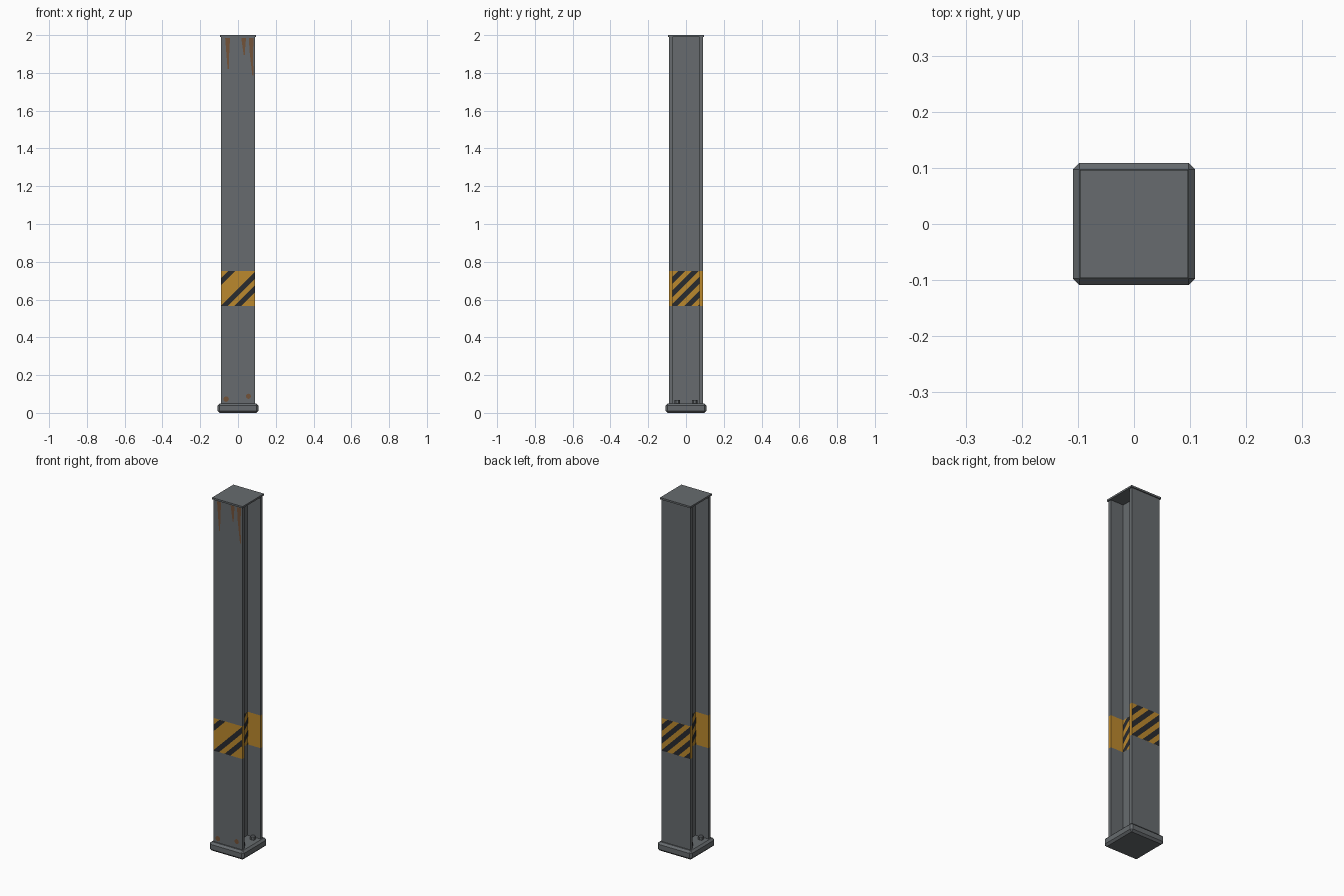
import bpy, bmesh, math
from mathutils import Vector

if "Cube" in bpy.data.objects:
    bpy.data.objects.remove(bpy.data.objects["Cube"])


def material(name, rgb):
    m = bpy.data.materials.new(name)
    m.diffuse_color = (*rgb, 1)
    m.use_nodes = True
    m.node_tree.nodes["Principled BSDF"].inputs["Base Color"].default_value = m.diffuse_color
    return m


STEEL = material("steel grey", (0.135, 0.148, 0.157))
YELLOW = material("warning yellow", (0.50, 0.25, 0.027))
BLACK = material("stripe black", (0.022, 0.024, 0.028))
RUST = material("rust brown", (0.17, 0.085, 0.04))

BAND_LOW, BAND_HIGH = 0.565, 0.75
HALF, INNER, WEB = 0.09, 0.072, 0.01   # flange half width, flange inner face, half web
BASE_TOP, CAP_LOW = 0.05, 1.99
UP = Vector((0, 0, 1))


def finish(name, bm, *mats):
    me = bpy.data.meshes.new(name)
    bm.to_mesh(me)
    bm.free()
    for m in mats:
        me.materials.append(m)
    ob = bpy.data.objects.new(name, me)
    bpy.context.collection.objects.link(ob)
    return ob


def box(name, size, z, bevel=0.0):
    bm = bmesh.new()
    bmesh.ops.create_cube(bm, size=1)
    for v in bm.verts:
        v.co = Vector((v.co.x * size[0], v.co.y * size[1], v.co.z * size[2] + z))
    if bevel:
        bmesh.ops.bevel(bm, geom=bm.edges[:], offset=bevel, segments=1,
                        affect='EDGES')
    return finish(name, bm, STEEL)


def plate(name, polygons, mat):
    bm = bmesh.new()
    for poly in polygons:
        bm.faces.new([bm.verts.new(p) for p in poly])
    return finish(name, bm, mat)


# H-section column, painted yellow between the band heights
quarter = [(HALF, HALF), (HALF, INNER), (WEB, INNER)]
right = quarter + [(x, -y) for x, y in reversed(quarter)]
profile = right + [(-x, y) for x, y in reversed(right)]
bm = bmesh.new()
rings = [[bm.verts.new((x, y, z)) for x, y in profile]
         for z in (BASE_TOP, BAND_LOW, BAND_HIGH, CAP_LOW)]
n = len(profile)
for level in range(3):
    a, b = rings[level], rings[level + 1]
    for i in range(n):
        j = (i + 1) % n
        f = bm.faces.new((a[i], a[j], b[j], b[i]))
        f.material_index = 1 if level == 1 else 0
bm.faces.new(rings[0])
bm.faces.new(rings[-1])
bmesh.ops.recalc_face_normals(bm, faces=bm.faces)
finish("column_beam", bm, STEEL, YELLOW)

# Base block and cap plate
box("base_block", (0.217, 0.217, BASE_TOP), BASE_TOP / 2, 0.011)
box("cap_plate", (0.192, 0.192, 2 - CAP_LOW), (2 + CAP_LOW) / 2)


# Diagonal warning stripes, cut from a rectangle on each painted face
def stripes(name, normal, dist, half, starts, width):
    normal = Vector(normal)
    u = UP.cross(normal)
    diag = (u - UP).normalized()
    corner = normal * (dist + 0.0008) - u * half + UP * BAND_HIGH
    h = BAND_HIGH - BAND_LOW
    rect = [corner, corner - UP * h, corner - UP * h + u * 2 * half, corner + u * 2 * half]
    out = bmesh.new()
    for s in starts:
        poly = rect
        for edge, sign in ((s, 1), (s + width, -1)):
            clipped = []
            val = [sign * ((p - corner).dot(diag) * math.sqrt(2) - edge) for p in poly]
            for i, p in enumerate(poly):
                k = (i + 1) % len(poly)
                if val[i] >= 0:
                    clipped.append(p)
                if val[i] * val[k] < 0:
                    clipped.append(p.lerp(poly[k], val[i] / (val[i] - val[k])))
            poly = clipped
        if len(poly) > 2:
            out.faces.new([out.verts.new(p) for p in poly])
    finish(name, out, BLACK)


pitch, wide = 0.072, 0.037
stripes("front_stripes", (0, -1, 0), HALF, HALF,
        [0.038 + pitch * k for k in (0, 2, 3)], wide)
stripes("back_stripes", (0, 1, 0), HALF, HALF,
        [0.038 + pitch * k for k in range(5)], wide)
for side, label in ((1, "right"), (-1, "left")):
    stripes(label + "_web_stripes", (side, 0, 0), WEB, INNER,
            [0.03 + pitch * k for k in range(5)], wide)

# Rust streaks below the cap and rust spots above the base
yf = -HALF - 0.0008
streaks = []
for x, w, tip_x, length in ((-0.055, 0.013, -0.052, 0.165), (0.03, 0.013, 0.033, 0.09),
                            (0.07, 0.013, 0.079, 0.20)):
    top = 1.985
    streaks.append([(x - w, yf, top), (x - w * 0.6, yf, top - length * 0.4),
                    (tip_x - 0.003, yf, top - length), (tip_x + 0.003, yf, top - length),
                    (x + w * 0.7, yf, top - length * 0.4), (x + w, yf, top)])
plate("rust_streaks", streaks, RUST)
spots = []
for x, z, r in ((-0.063, 0.073, 0.015), (0.055, 0.088, 0.014)):
    spots.append([(x + r * math.cos(t * math.pi / 4), yf, z + r * math.sin(t * math.pi / 4))
                  for t in range(8)])
plate("rust_spots", spots, RUST)

# Hexagonal anchor bolts on the base, either side of the web
for sx in (-1, 1):
    for sy in (-1, 1):
        bpy.ops.mesh.primitive_cylinder_add(vertices=6, radius=0.014, depth=0.018,
                                            location=(sx * 0.06, sy * 0.047, BASE_TOP + 0.009))
        bolt = bpy.context.object
        bolt.name = "anchor_bolt"
        bolt.data.materials.append(STEEL)
